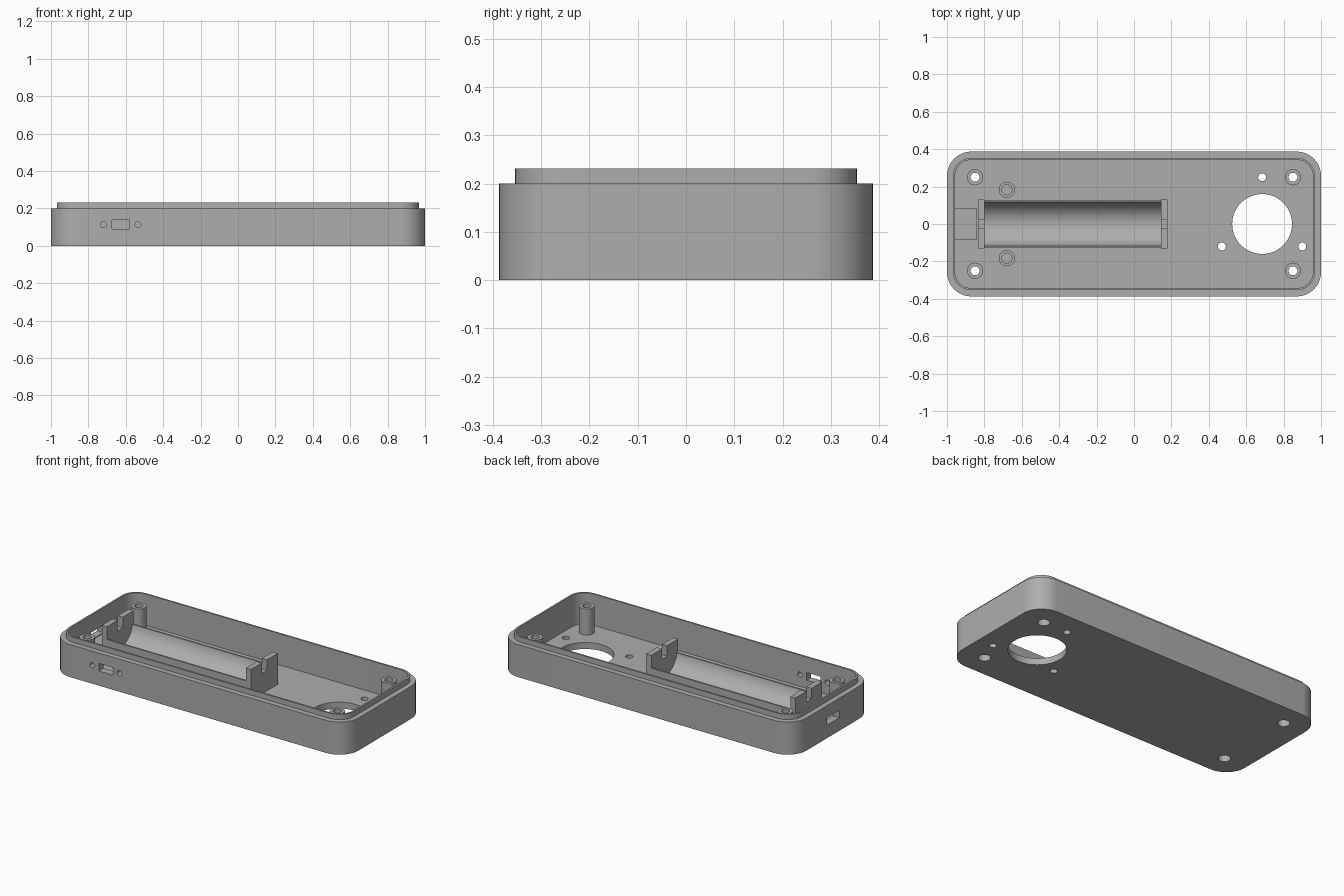
import bpy, bmesh, math
from mathutils import Matrix

if "Cube" in bpy.data.objects:
    bpy.data.objects.remove(bpy.data.objects["Cube"])

grey = bpy.data.materials.new("matte grey plastic")
grey.use_nodes = True
colour = (0.42, 0.42, 0.42, 1)
grey.diffuse_color = colour
grey.node_tree.nodes["Principled BSDF"].inputs["Base Color"].default_value = colour


def make(name, bm):
    mesh = bpy.data.meshes.new(name)
    bmesh.ops.recalc_face_normals(bm, faces=bm.faces)
    bm.to_mesh(mesh)
    bm.free()
    mesh.materials.append(grey)
    obj = bpy.data.objects.new(name, mesh)
    bpy.context.collection.objects.link(obj)
    return obj


def box(name, x0, x1, y0, y1, z0, z1):
    bm = bmesh.new()
    bmesh.ops.create_cube(bm, size=1)
    bmesh.ops.scale(bm, vec=(x1 - x0, y1 - y0, z1 - z0), verts=bm.verts)
    bmesh.ops.translate(bm, vec=((x0 + x1) / 2, (y0 + y1) / 2, (z0 + z1) / 2), verts=bm.verts)
    return make(name, bm)


def cylinder(name, centre, radius, length, axis="Z", sides=32):
    bm = bmesh.new()
    bmesh.ops.create_cone(bm, cap_ends=True, segments=sides, radius1=radius, radius2=radius, depth=length)
    turn = {"X": Matrix.Rotation(math.pi / 2, 4, "Y"),
            "Y": Matrix.Rotation(math.pi / 2, 4, "X"), "Z": Matrix()}[axis]
    bmesh.ops.transform(bm, matrix=Matrix.Translation(centre) @ turn, verts=bm.verts)
    return make(name, bm)


def rounded_block(name, half_x, half_y, radius, z0, z1, steps=12):
    bm = bmesh.new()
    verts = []
    for corner, (sx, sy) in enumerate([(1, 1), (-1, 1), (-1, -1), (1, -1)]):
        for i in range(steps + 1):
            a = math.pi / 2 * (corner + i / steps)
            verts.append(bm.verts.new((sx * (half_x - radius) + radius * math.cos(a),
                                       sy * (half_y - radius) + radius * math.sin(a), z0)))
    face = bm.faces.new(verts)
    top = bmesh.ops.extrude_face_region(bm, geom=[face])["geom"]
    bmesh.ops.translate(bm, vec=(0, 0, z1 - z0), verts=[v for v in top if isinstance(v, bmesh.types.BMVert)])
    return make(name, bm)


def combine(target, tools, operation="DIFFERENCE"):
    for tool in tools:
        mod = target.modifiers.new("combine", "BOOLEAN")
        mod.operation, mod.solver, mod.object = operation, "EXACT", tool
    bpy.context.view_layer.update()
    mesh = bpy.data.meshes.new_from_object(target.evaluated_get(bpy.context.evaluated_depsgraph_get()))
    target.modifiers.clear()
    target.data = mesh
    for tool in tools:
        bpy.data.objects.remove(tool)


FLOOR, RIM, LIP = 0.04, 0.2, 0.232

# Tray with a stepped lip and a hollow interior
case = rounded_block("case", 1, 0.387, 0.13, 0, RIM)
combine(case, [rounded_block("lip", 0.968, 0.354, 0.098, 0.1, LIP)], "UNION")
combine(case, [rounded_block("cavity", 0.957, 0.343, 0.087, FLOOR, 0.4)])

# Corner screw posts, bored right through with a wide recess below
corners = [(x, y) for x in (-0.85, 0.85) for y in (-0.25, 0.25)]
combine(case, [cylinder("post", (x, y, 0.11), 0.043, 0.18) for x, y in corners], "UNION")
holes = [cylinder("bore", (x, y, 0.1), 0.024, 0.6) for x, y in corners]
holes += [cylinder("recess", (x, y, 0), 0.034, 0.14) for x, y in corners]

# Round opening in the floor with three fixing holes
holes.append(cylinder("opening", (0.685, 0, 0), 0.16, 0.3, sides=64))
holes += [cylinder("fixing", (x, y, 0), 0.021, 0.3) for x, y in [(0.685, 0.25), (0.47, -0.12), (0.9, -0.12)]]

# Switch window and its screw holes in the front wall, socket slot in the end wall
holes.append(box("window", -0.675, -0.58, -0.5, -0.3, 0.09, 0.137))
holes += [cylinder("switch_hole", (x, -0.38, 0.113), 0.016, 0.2, "Y") for x in (-0.72, -0.535)]
holes.append(box("slot", -1.1, -0.9, -0.06, 0.06, 0.08, 0.125))
combine(case, holes)

# Battery cradle with a cylindrical trough
cradle = box("battery_cradle", -0.8, 0.145, -0.128, 0.128, FLOOR, 0.15)
combine(cradle, [cylinder("trough", (-0.3275, 0, 0.17), 0.12, 1.2, "X", 64)])

# Notched end plates of the cradle
plates = []
for name, x in (("right_end_plate", -0.835), ("left_end_plate", 0.145)):
    plate = box(name, x, x + 0.035, -0.13, 0.13, FLOOR, 0.23)
    combine(plate, [box("notch", x - 0.1, x + 0.1, -0.025, 0.025, 0.165, 0.3)])
    plates.append(plate)

# Low bosses with blind holes, and the socket board pad
bosses = []
for name, y in (("back_boss", 0.183), ("front_boss", -0.183)):
    boss = cylinder(name, (-0.68, y, 0.055), 0.043, 0.03)
    combine(boss, [cylinder("blind_hole", (-0.68, y, 0.07), 0.027, 0.058)])
    bosses.append(boss)
pad = box("socket_pad", -0.957, -0.84, -0.085, 0.085, FLOOR, 0.075)

# Smooth the round walls and keep the edges crisp
bpy.ops.object.select_all(action="DESELECT")
for obj in [case, cradle, pad] + plates + bosses:
    obj.select_set(True)
bpy.context.view_layer.objects.active = case
bpy.ops.object.shade_smooth_by_angle(angle=math.radians(30))
